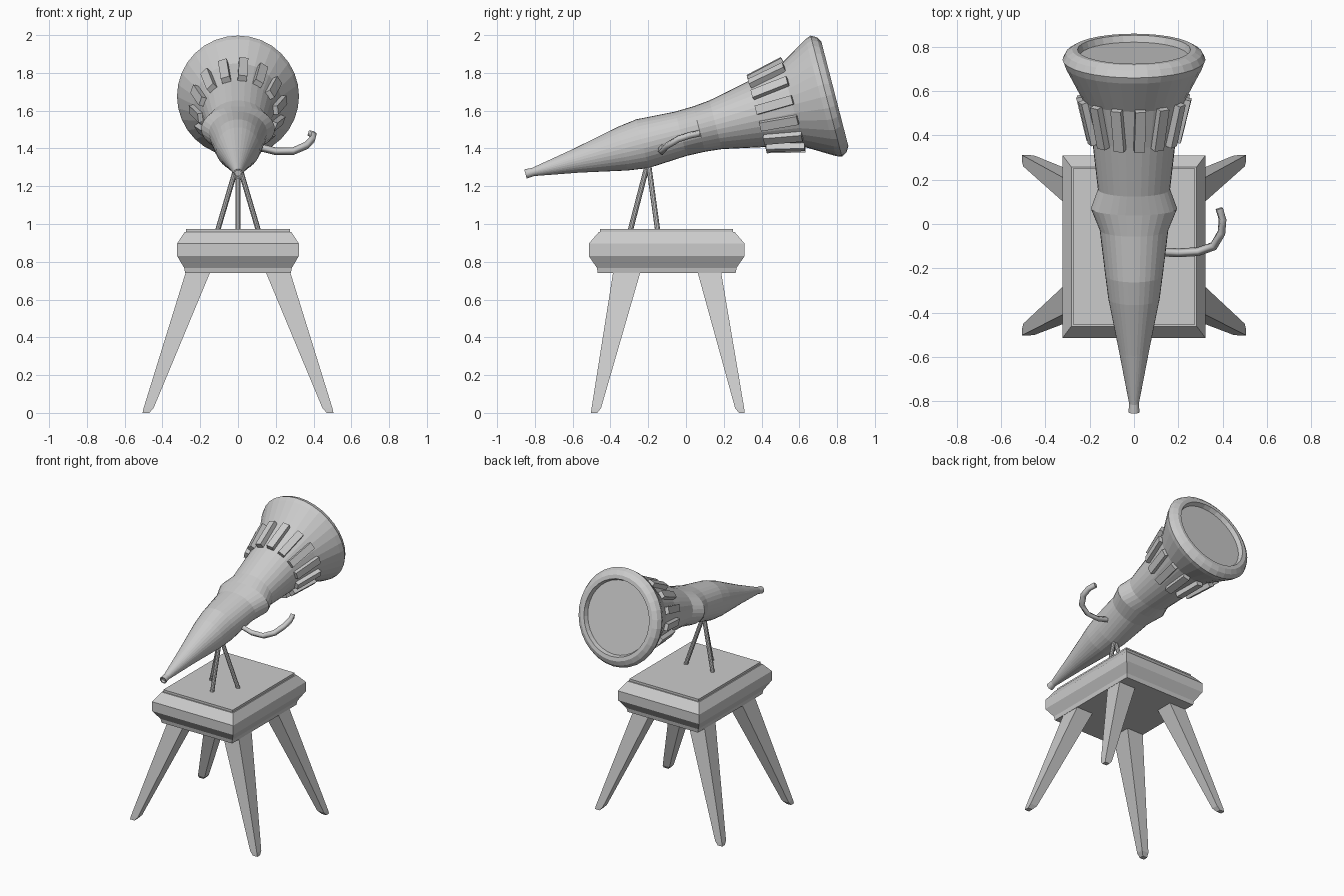
import bpy, bmesh, math
from mathutils import Vector, Matrix

if "Cube" in bpy.data.objects:
    bpy.data.objects.remove(bpy.data.objects["Cube"])

TILT = math.radians(14.5)
TIP = Vector((0, -0.85, 1.265))
# local frame of the telescope: local y runs along the tube
TUBE = Matrix.Translation(TIP) @ Matrix.Rotation(TILT, 4, 'X')


def finish(bm, name):
    bmesh.ops.recalc_face_normals(bm, faces=bm.faces)
    me = bpy.data.meshes.new(name)
    bm.to_mesh(me)
    bm.free()
    ob = bpy.data.objects.new(name, me)
    bpy.context.collection.objects.link(ob)
    return ob


def loft(name, rings):
    """Skin a list of equal-length vertex rings and cap both ends."""
    bm = bmesh.new()
    loops = [[bm.verts.new(p) for p in r] for r in rings]
    for a, b in zip(loops, loops[1:]):
        n = len(a)
        for i in range(n):
            j = (i + 1) % n
            bm.faces.new((a[i], a[j], b[j], b[i]))
    bm.faces.new(loops[0])
    bm.faces.new(loops[-1])
    return finish(bm, name)


def rect(x0, x1, y0, y1, z):
    return [(x0, y0, z), (x1, y0, z), (x1, y1, z), (x0, y1, z)]


def ellipse(s, rx, rz, n=32):
    return [TUBE @ Vector((rx * math.sin(2 * math.pi * i / n), s,
                           rz * math.cos(2 * math.pi * i / n))) for i in range(n)]


# telescope tube: distance along axis, half width, half height
profile = [
    (0.015, 0.016, 0.016), (0.0, 0.018, 0.018), (0.0, 0.025, 0.025), (0.04, 0.022, 0.022),
    (0.28, 0.067, 0.065), (0.53, 0.116, 0.118), (0.64, 0.130, 0.133),
    (0.85, 0.155, 0.121), (0.95, 0.195, 0.124), (1.04, 0.163, 0.133),
    (1.28, 0.190, 0.183), (1.46, 0.232, 0.228), (1.615, 0.312, 0.320),
    (1.645, 0.323, 0.331), (1.675, 0.308, 0.314), (1.692, 0.280, 0.285),
    (1.692, 0.255, 0.258), (1.662, 0.245, 0.248),
]
loft("telescope_tube", [ellipse(*p) for p in profile])

# grip blocks around the flared end
COUNT = 14
slope = math.atan2(0.045, 0.19)
bm = bmesh.new()
for i in range(COUNT):
    m = (TUBE @ Matrix.Rotation(0.12 + 2 * math.pi * i / COUNT, 4, 'Y')
         @ Matrix.Translation((0, 1.37, 0.212)) @ Matrix.Rotation(slope, 4, 'X')
         @ Matrix.Diagonal((0.048, 0.205, 0.05, 1)))
    bmesh.ops.create_cube(bm, size=1, matrix=m)
finish(bm, "grip_blocks")

# curved side handle
path = [(0.10, -0.125, 1.41), (0.20, -0.13, 1.385), (0.29, -0.125, 1.385),
        (0.36, -0.10, 1.415), (0.395, -0.04, 1.45), (0.40, 0.02, 1.47),
        (0.385, 0.07, 1.48)]
cu = bpy.data.curves.new("side_handle", 'CURVE')
cu.dimensions = '3D'
cu.bevel_depth = 0.02
cu.bevel_resolution = 0
cu.use_fill_caps = True
sp = cu.splines.new('POLY')
sp.points.add(len(path) - 1)
for pt, co in zip(sp.points, path):
    pt.co = (*co, 1)
bpy.context.collection.objects.link(bpy.data.objects.new("side_handle", cu))

# thin tripod rods between stool and tube
apex = Vector((0, -0.20, 1.33))
for k, foot in enumerate([(0, -0.295, 0.965), (0.108, -0.15, 0.965), (-0.108, -0.15, 0.965)]):
    d = apex - Vector(foot)
    m = (Matrix.Translation((apex + Vector(foot)) / 2)
         @ d.to_track_quat('Z', 'Y').to_matrix().to_4x4())
    bm = bmesh.new()
    bmesh.ops.create_cone(bm, cap_ends=True, segments=10, radius1=0.014,
                          radius2=0.014, depth=d.length, matrix=m)
    finish(bm, f"tripod_rod_{k + 1}")

# stool top with bevelled edges: half width, half depth, height
YC = -0.102
seat = [(0.28, 0.365, 0.74), (0.285, 0.37, 0.768), (0.322, 0.412, 0.83),
        (0.322, 0.412, 0.897), (0.283, 0.36, 0.957), (0.275, 0.352, 0.957),
        (0.275, 0.352, 0.973)]
loft("stool_top", [rect(-w, w, YC - h, YC + h, z) for w, h, z in seat])

# splayed tapering legs with a chamfered foot
for side, sx in (("right", 1), ("left", -1)):
    for end, top, mid, low in (
            ("front", (-0.385, -0.24), (-0.50, -0.45), (-0.503, -0.47)),
            ("back", (0.06, 0.185), (0.26, 0.308), (0.28, 0.311))):
        loft(f"{end}_{side}_leg", [
            rect(sx * 0.145, sx * 0.275, *top, 0.75),
            rect(sx * 0.447, sx * 0.50, *mid, 0.025),
            rect(sx * 0.47, sx * 0.505, *low, 0.0)])
